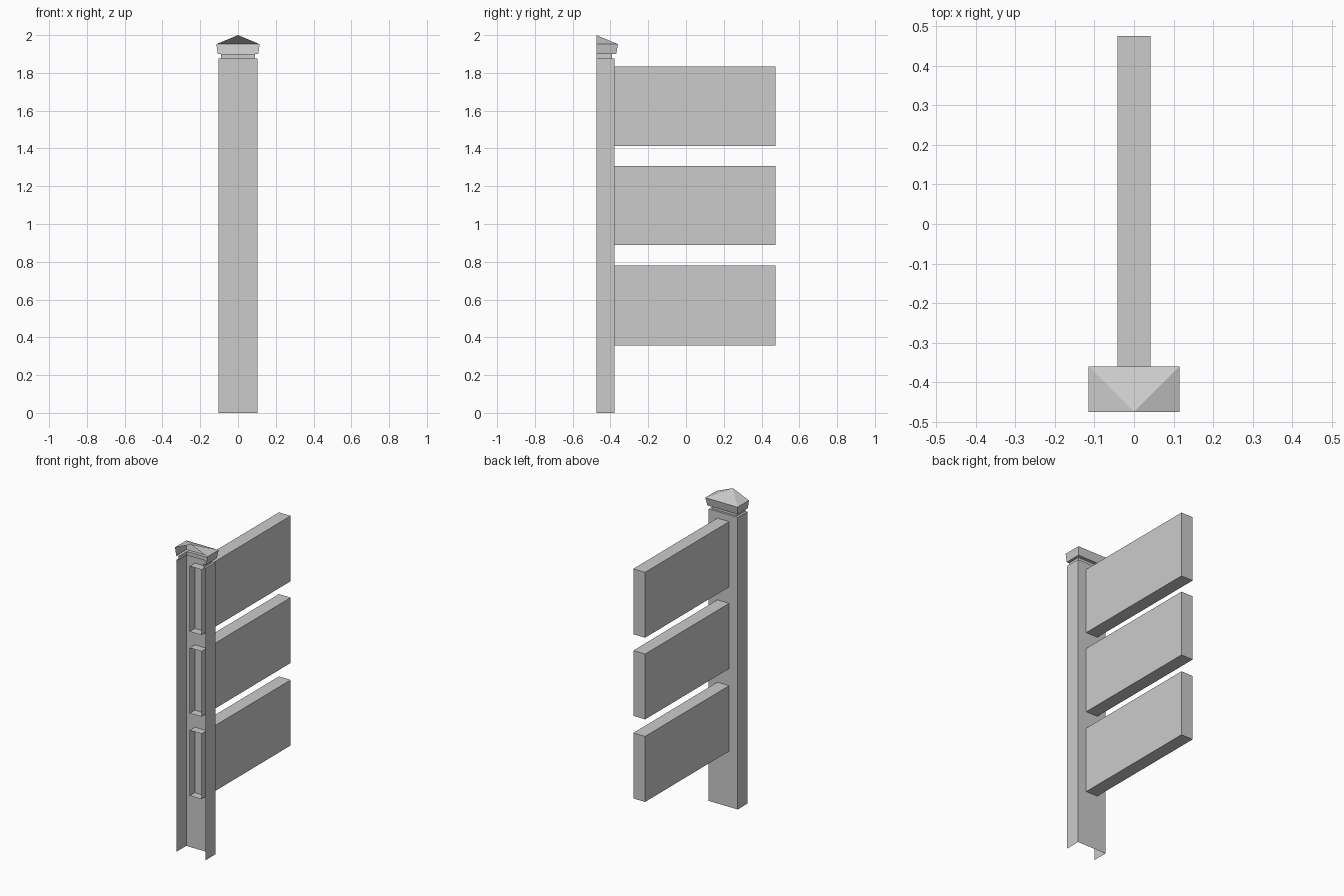
import bpy, bmesh

if "Cube" in bpy.data.objects:
    bpy.data.objects.remove(bpy.data.objects["Cube"])

FRONT = -0.475


def finish(name, bm):
    mesh = bpy.data.meshes.new(name)
    bm.to_mesh(mesh)
    bm.free()
    obj = bpy.data.objects.new(name, mesh)
    bpy.context.collection.objects.link(obj)
    return obj


def half_shell(name, profile, apex=None):
    """Loft U-shaped rings (half width, depth, z), leaving the front open."""
    bm = bmesh.new()
    rings = []
    for w, d, z in profile:
        pts = [(w, FRONT), (w, FRONT + d), (-w, FRONT + d), (-w, FRONT)]
        rings.append([bm.verts.new((x, y, z)) for x, y in pts])
    for a, b in zip(rings, rings[1:]):
        for i in range(3):
            bm.faces.new((a[i], a[i + 1], b[i + 1], b[i]))
    if apex:
        tip = bm.verts.new((0, FRONT, apex))
        for i in range(3):
            bm.faces.new((rings[-1][i], rings[-1][i + 1], tip))
    return finish(name, bm)


def rail(name, z0, z1, w=0.042, y0=-0.43, y1=0.475):
    """Hollow board: closed at the far end, open inside the post."""
    bm = bmesh.new()
    corners = [(-w, z0), (w, z0), (w, z1), (-w, z1)]
    near = [bm.verts.new((x, y0, z)) for x, z in corners]
    far = [bm.verts.new((x, y1, z)) for x, z in corners]
    for i in range(4):
        j = (i + 1) % 4
        bm.faces.new((near[i], near[j], far[j], far[i]))
    bm.faces.new(far)
    bmesh.ops.recalc_face_normals(bm, faces=bm.faces)
    return finish(name, bm)


# Half post with its recessed neck
half_shell("post", [(0.103, 0.097, 0), (0.103, 0.097, 1.876),
                    (0.089, 0.084, 1.876), (0.089, 0.084, 1.9)])

# Flared cap with pyramid roof
half_shell("post_cap", [(0.089, 0.084, 1.9), (0.107, 0.105, 1.9),
                        (0.115, 0.115, 1.952)], apex=2.0)

# Three fence rails
for n, (low, high) in enumerate([(0.358, 0.779), (0.888, 1.308), (1.413, 1.833)], 1):
    rail(f"rail_{n}", low, high)
